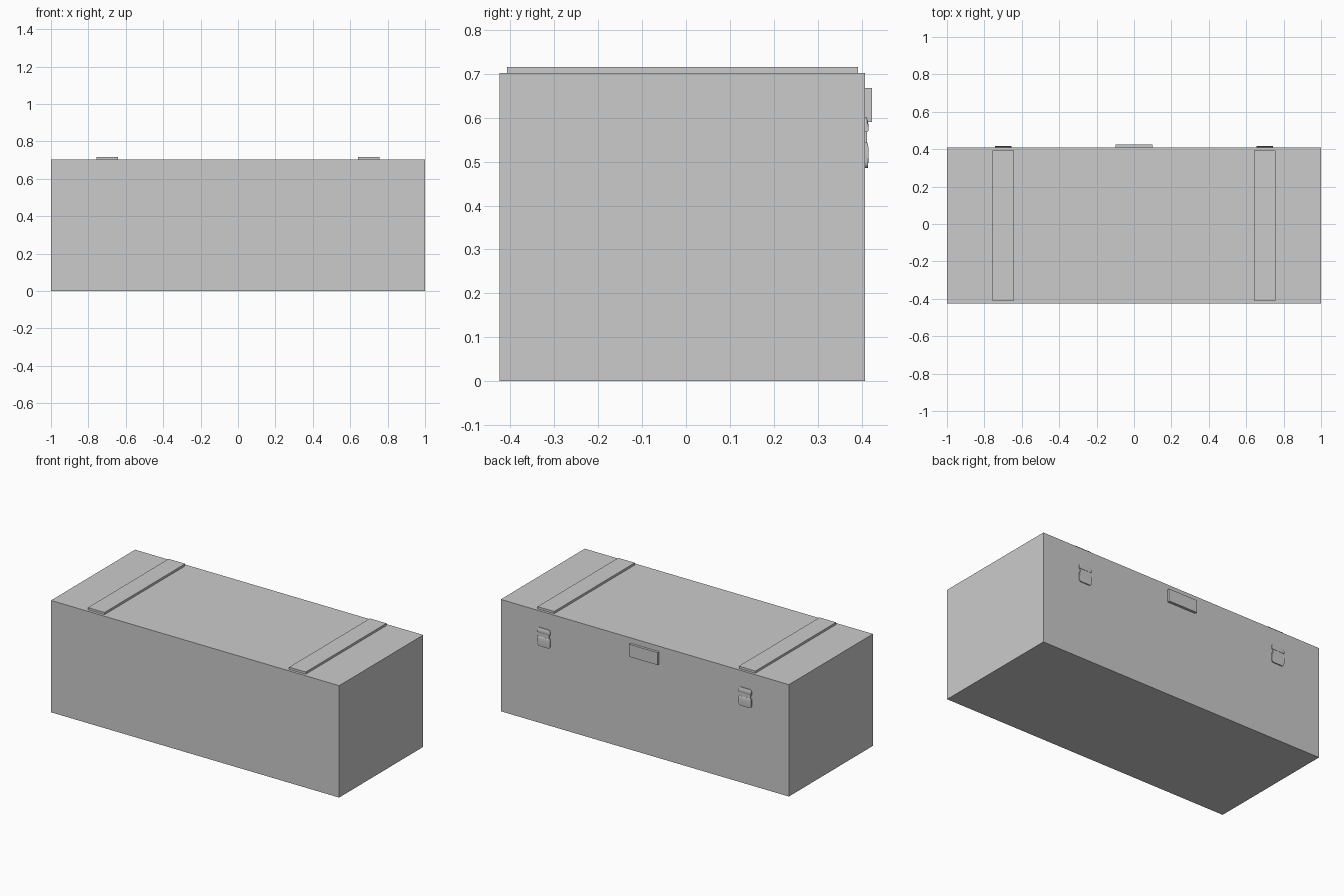
import bpy, bmesh, math

if "Cube" in bpy.data.objects:
    bpy.data.objects.remove(bpy.data.objects["Cube"])

BACK = 0.408  # y of the back wall


def finish(bm, name):
    bmesh.ops.recalc_face_normals(bm, faces=bm.faces)
    mesh = bpy.data.meshes.new(name)
    bm.to_mesh(mesh)
    bm.free()
    ob = bpy.data.objects.new(name, mesh)
    bpy.context.collection.objects.link(ob)
    return ob


def box(name, lo, hi):
    """Axis-aligned box between two corners."""
    bm = bmesh.new()
    bmesh.ops.create_cube(bm, size=1)
    for v in bm.verts:
        v.co = [(a + b) / 2 + c * (b - a) for a, b, c in zip(lo, hi, v.co)]
    return finish(bm, name)


def latch_part(name, x, width, profile, round_top, radius=0.014):
    """Loft a (depth, z) profile across x, rounding both top or both bottom corners."""
    zs = [z for _, z in profile]
    low, high = min(zs), max(zs)
    angles = [math.pi / 2 * i / 5 for i in range(6)]
    left = [(-width / 2 + radius * (1 - math.cos(a)), radius * (1 - math.sin(a)))
            for a in angles]
    stations = left + [(-dx, inset) for dx, inset in reversed(left)]
    bm = bmesh.new()
    rings = []
    for dx, inset in stations:
        scale = 1 - inset / (high - low)
        fixed = low if round_top else high
        rings.append([bm.verts.new((x + dx, BACK + d, fixed + (z - fixed) * scale))
                      for d, z in profile])
    n = len(profile)
    for a, b in zip(rings, rings[1:]):
        for i in range(n):
            j = (i + 1) % n
            bm.faces.new((a[i], a[j], b[j], b[i]))
    bm.faces.new(rings[0])
    bm.faces.new(rings[-1])
    ob = finish(bm, name)
    bpy.ops.object.select_all(action='DESELECT')
    ob.select_set(True)
    bpy.context.view_layer.objects.active = ob
    bpy.ops.object.shade_smooth_by_angle(angle=math.radians(35))
    return ob


# Chest body and the grip plate on its back
box("chest_body", (-1, -0.425, 0), (1, BACK, 0.702))
box("grip_plate", (-0.1, BACK, 0.59), (0.1, 0.424, 0.668))

# Side profiles of the latch lever (gently bulging) and hook
lever = [(0, 0.485), (0.0065, 0.485)]
for i in range(9):
    lever.append((0.0065 + 0.0012 * math.sin(math.pi * i / 8), 0.488 + 0.052 * i / 8))
lever += [(0.0045, 0.544), (0, 0.544)]
hook = [(0, 0.568), (0.0055, 0.568), (0.0075, 0.573), (0.0075, 0.585),
        (0.0055, 0.593), (0.004, 0.6), (0, 0.6)]

for side, x in (("left", -0.6985), ("right", 0.6985)):
    # Lid batten
    box(f"lid_batten_{side}", (x - 0.0575, -0.408, 0.702), (x + 0.0575, 0.392, 0.716))
    # Latch: backing plate, lever and hook
    box(f"latch_plate_{side}", (x - 0.037, BACK, 0.505), (x + 0.037, BACK + 0.004, 0.58))
    latch_part(f"latch_lever_{side}", x, 0.088, lever, False)
    latch_part(f"latch_hook_{side}", x, 0.088, hook, True)
